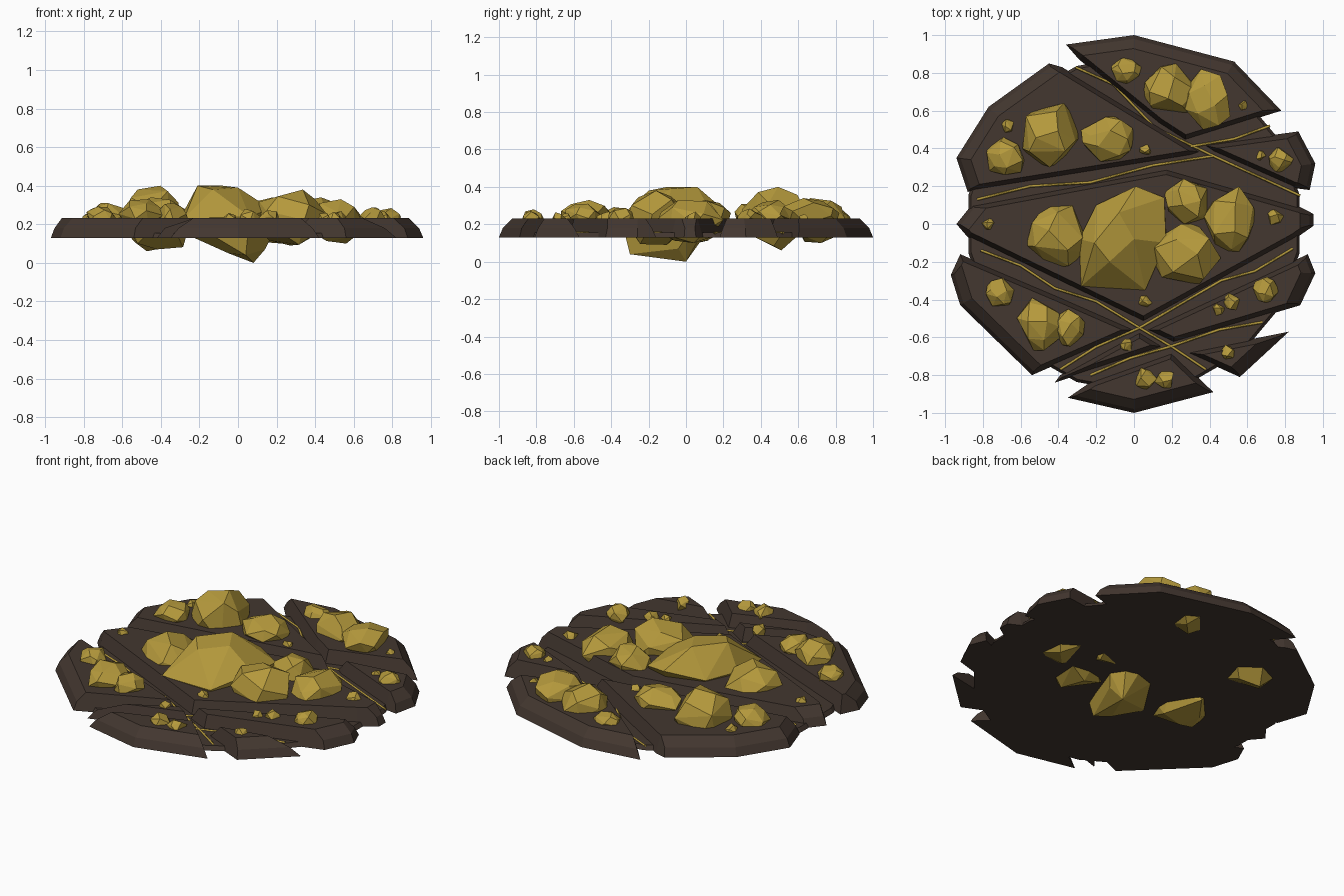
import bpy, bmesh, math, random
from mathutils import Vector

cube = bpy.data.objects.get("Cube")
if cube:
    bpy.data.objects.remove(cube, do_unlink=True)

BOTTOM, FLOOR, TOP = 0.13, 0.155, 0.232


def make_material(name, color):
    mat = bpy.data.materials.new(name)
    mat.use_nodes = True
    mat.diffuse_color = color
    mat.node_tree.nodes["Principled BSDF"].inputs["Base Color"].default_value = color
    return mat


rock = make_material("dark brown rock", (0.056, 0.038, 0.029, 1))
gold = make_material("dull gold", (0.46, 0.32, 0.045, 1))


def finish(bm, name, mat):
    bmesh.ops.recalc_face_normals(bm, faces=bm.faces)
    mesh = bpy.data.meshes.new(name)
    bm.to_mesh(mesh)
    bm.free()
    mesh.materials.append(mat)
    obj = bpy.data.objects.new(name, mesh)
    bpy.context.collection.objects.link(obj)
    return obj


def clip(bm, point, normal):
    """Cut away everything on the normal side of a plane and cap the hole."""
    geom = bm.verts[:] + bm.edges[:] + bm.faces[:]
    cut = bmesh.ops.bisect_plane(bm, geom=geom, dist=1e-5, plane_co=point,
                                 plane_no=normal, clear_outer=True)
    edges = [e for e in cut["geom_cut"] if isinstance(e, bmesh.types.BMEdge) and e.is_boundary]
    if edges:
        bmesh.ops.holes_fill(bm, edges=edges)


def plate(name, outline):
    """Convex slab with a chamfered outer rim and sloping groove walls."""
    if sum(a[0] * b[1] - b[0] * a[1] for a, b in zip(outline, outline[1:] + outline[:1])) < 0:
        outline = outline[::-1]
    bm = bmesh.new()
    bmesh.ops.create_cube(bm, size=1)
    for v in bm.verts:
        v.co = (v.co.x * 4, v.co.y * 4, TOP if v.co.z > 0 else BOTTOM)
    for a, b in zip(outline, outline[1:] + outline[:1]):
        a, b = Vector((*a, BOTTOM)), Vector((*b, BOTTOM))
        along, mid = (b - a).normalized(), (a + b) / 2
        out = Vector((along.y, -along.x, 0))
        mid.z = 0
        rim = mid.length > 0.78 and out.dot(mid.normalized()) > 0.8
        steps = [(0, 0.02, BOTTOM, 0.18), (0.02, 0.07, 0.18, TOP)] if rim else [(0, 0.03, BOTTOM, TOP)]
        for inset0, inset1, z0, z1 in steps:
            point = Vector((a.x, a.y, z0)) - out * inset0
            normal = out * (z1 - z0) + Vector((0, 0, inset1 - inset0))
            clip(bm, point, normal.normalized())
    finish(bm, name, rock)


# Cracked plates of the disc
plate("back_plate", [(-.36, .95), (0, 1), (.53, .86), (.78, .6), (.27, .44), (.13, .53), (-.29, .87)])
plate("back_left_plate", [(-.45, .85), (-.77, .62), (-.94, .35), (-.88, .17), (.3, .36), (.36, .38), (-.38, .83)])
plate("back_right_plate", [(.87, .49), (.96, .32), (.93, .18), (.85, .19), (.42, .38), (.36, .42)])
plate("middle_plate", [(-.94, 0), (-.86, .1), (.32, .32), (.42, .33), (.88, .09), (.95, .07),
                       (.95, -.01), (.85, -.08), (.05, -.52), (-.88, -.07)])
plate("front_left_plate", [(-.92, -.16), (-.97, -.27), (-.92, -.43), (-.54, -.8), (.01, -.56), (-.4, -.38)])
plate("front_right_plate", [(.92, -.16), (.96, -.26), (.88, -.43), (.21, -.63), (.06, -.56)])
plate("front_wedge", [(.03, -.57), (.16, -.65), (-.42, -.84), (-.39, -.8)])
plate("front_right_sliver", [(.82, -.57), (.56, -.81), (.27, -.68)])
plate("front_plate", [(-.35, -.92), (0, -1), (.42, -.89), (.2, -.68), (-.22, -.83)])

# Thin bed that joins the plates under the grooves
bm = bmesh.new()
bmesh.ops.create_cone(bm, cap_ends=True, segments=18, radius1=0.89, radius2=0.875, depth=FLOOR - BOTTOM)
bmesh.ops.translate(bm, verts=bm.verts, vec=(0, 0, (FLOOR + BOTTOM) / 2))
finish(bm, "groove_bed", rock)


def vein(name, path):
    """Narrow gold seam running along a groove floor."""
    curve = bpy.data.curves.new(name, "CURVE")
    curve.dimensions = "3D"
    curve.bevel_depth = 0.007
    curve.bevel_resolution = 0
    spline = curve.splines.new("POLY")
    spline.points.add(len(path) - 1)
    for p, (x, y) in zip(spline.points, path):
        p.co = (x, y, FLOOR, 1)
    curve.materials.append(gold)
    bpy.context.collection.objects.link(bpy.data.objects.new(name, curve))


vein("back_vein", [(-.31, .83), (-.11, .74), (.11, .51), (.42, .36), (.88, .15)])
vein("left_vein", [(-.83, .13), (-.55, .2), (-.23, .22), (.1, .31), (.42, .36)])
vein("back_right_vein", [(.3, .41), (.53, .45), (.72, .52)])
vein("front_left_vein", [(-.81, -.14), (-.6, -.22), (-.42, -.34), (-.2, -.41), (.03, -.55), (.2, -.65), (.38, -.77)])
vein("front_right_vein", [(.84, -.13), (.64, -.25), (.46, -.3), (.03, -.55), (-.2, -.65), (-.39, -.77)])
vein("front_vein", [(.68, -.52), (.45, -.56), (.19, -.65), (-.02, -.71), (-.23, -.8)])


def hull(name, points):
    """Faceted nugget wrapped around a cloud of points."""
    bm = bmesh.new()
    for p in points:
        bm.verts.new(p)
    res = bmesh.ops.convex_hull(bm, input=bm.verts)
    loose = set(res["geom_interior"] + res["geom_unused"])
    bmesh.ops.delete(bm, geom=[v for v in loose if isinstance(v, bmesh.types.BMVert)], context="VERTS")
    bmesh.ops.dissolve_limit(bm, angle_limit=math.radians(9), verts=bm.verts, edges=bm.edges)
    finish(bm, name, gold)


def nugget(name, seed, x, y, rx, ry, top, bottom=0.17):
    """Jittered spiral of points on a ball, stretched to the wanted size."""
    rng = random.Random(seed)
    count = 20 if rx > 0.06 else 13
    pts = []
    for i in range(count):
        z = 1 - 2 * (i + 0.5) / count
        turn = i * 2.4 + seed + rng.uniform(-0.35, 0.35)
        r = math.sqrt(1 - z * z)
        pts.append(Vector((r * math.cos(turn), r * math.sin(turn), z)) * rng.uniform(0.88, 1.08))
    low = [min(p[k] for p in pts) for k in range(3)]
    high = [max(p[k] for p in pts) for k in range(3)]
    goal = [(x - rx, x + rx), (y - ry, y + ry), (bottom, top)]
    hull(name, [[g[0] + (p[k] - low[k]) / (high[k] - low[k]) * (g[1] - g[0])
                 for k, g in enumerate(goal)] for p in pts])


# Main nugget, with a wide shelf, a flat crown and an off-centre keel
crown = [(-.21, -.1, .4), (-.08, .06, .4), (0, -.08, .39), (-.13, -.2, .38)]
girdle = [(.01, .2, .28), (.16, .14, .25), (.17, -.1, .28), (.06, -.35, .24), (-.28, -.33, .23),
          (-.29, -.08, .25), (-.2, .1, .24), (.17, 0, .13), (-.25, -.2, .14)]
keel = [(.08, 0, 0), (.04, -.3, .04), (.14, -.04, .07), (-.05, -.25, .05)]
hull("main_nugget", crown + girdle + keel)

# Large nuggets: x, y, half sizes, top and sometimes underside
large = [(-.41, -.06, .16, .18, .34, .07), (.28, .12, .12, .12, .33, .11), (.51, .02, .14, .18, .33, .1),
         (.27, -.16, .19, .16, .38, .09), (-.44, .47, .15, .17, .4, .06), (-.14, .45, .14, .12, .33),
         (-.68, .36, .1, .1, .31), (-.04, .81, .08, .075, .28), (.19, .72, .14, .13, .34, .1),
         (.39, .66, .12, .16, .34), (-.5, -.53, .12, .14, .33), (-.34, -.55, .08, .1, .31)]
for i, spec in enumerate(large):
    nugget("large_nugget", i + 3, *spec)

# Small nuggets: x, y, radius
small = [(.58, .63, .03), (-.67, .52, .035), (.06, .39, .033), (.67, .36, .03), (.78, .34, .065),
         (.75, .04, .045), (-.77, 0, .035), (.06, -.41, .037), (-.71, -.36, .075), (.7, -.35, .07),
         (.52, -.41, .045), (.45, -.45, .035), (-.04, -.64, .033), (.06, -.82, .06), (.16, -.82, .05),
         (.5, -.68, .04)]
for i, (x, y, r) in enumerate(small):
    nugget("small_nugget", i + 40, x, y, r, r, TOP + 0.8 * r)
